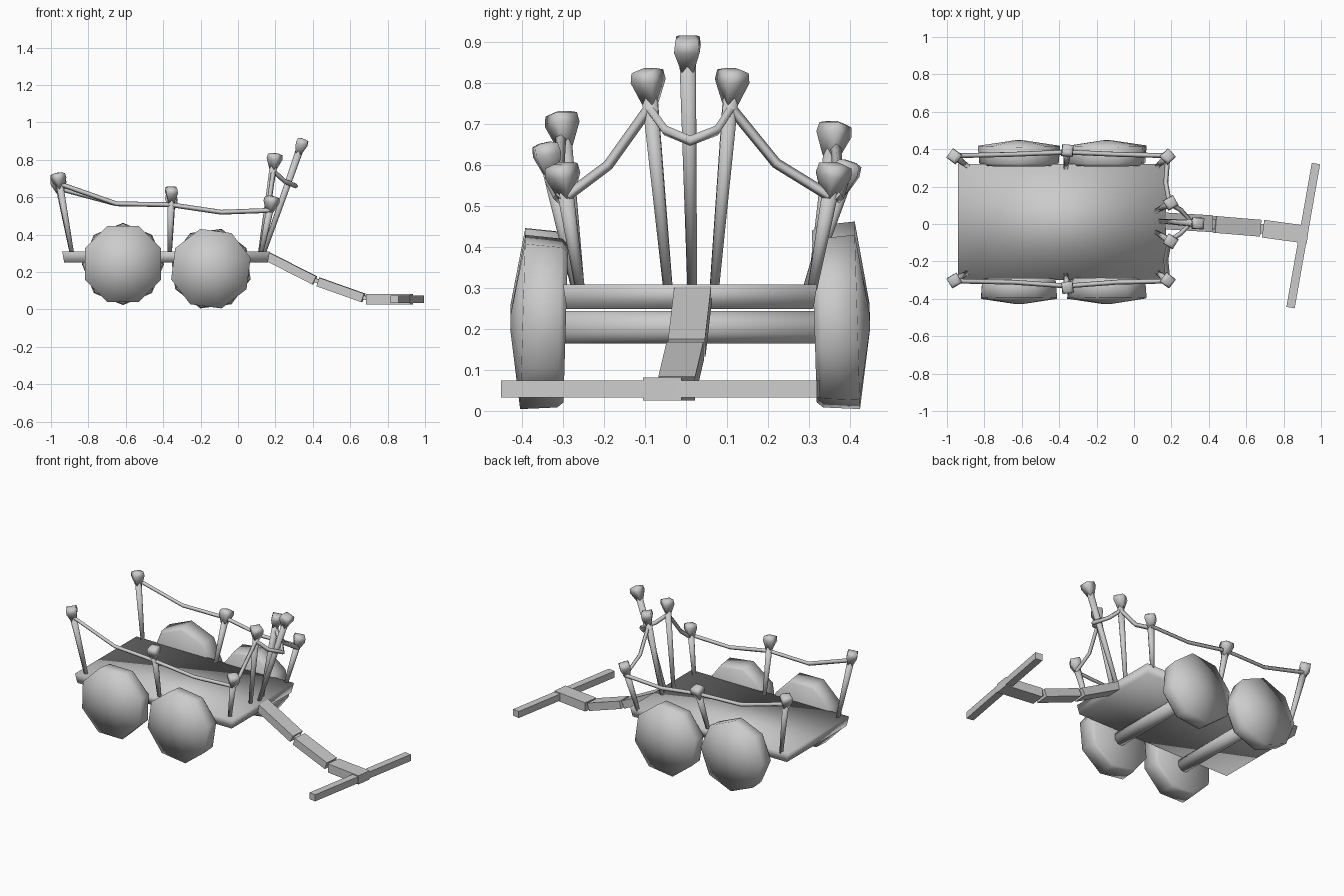
import bpy, bmesh, math
from mathutils import Vector, Matrix

cube = bpy.data.objects.get("Cube")
if cube:
    bpy.data.objects.remove(cube, do_unlink=True)

grey = bpy.data.materials.new("plain grey")
grey.use_nodes = True
grey.diffuse_color = (0.6, 0.6, 0.6, 1)
grey.node_tree.nodes["Principled BSDF"].inputs["Base Color"].default_value = (0.6, 0.6, 0.6, 1)


def finish(name, bm, smooth=False):
    bmesh.ops.recalc_face_normals(bm, faces=bm.faces)
    for f in bm.faces:
        f.smooth = smooth
    mesh = bpy.data.meshes.new(name)
    bm.to_mesh(mesh)
    bm.free()
    mesh.materials.append(grey)
    obj = bpy.data.objects.new(name, mesh)
    bpy.context.collection.objects.link(obj)
    return obj


def lathe(bm, profile, sides, start, axis, turn=0):
    """Rings of (distance along axis, radius) joined to a solid."""
    frame = Matrix.Translation(start) @ axis.to_track_quat('Z', 'Y').to_matrix().to_4x4()
    rings = []
    for h, r in profile:
        angles = [turn + math.tau * i / sides for i in range(sides)]
        rings.append([bm.verts.new(frame @ Vector((r * math.cos(a), r * math.sin(a), h)))
                      for a in angles])
    for low, high in zip(rings, rings[1:]):
        for i in range(sides):
            j = (i + 1) % sides
            bm.faces.new((low[i], low[j], high[j], high[i]))
    bm.faces.new(rings[0][::-1])
    bm.faces.new(rings[-1])


def beam(name, a, b, width, height):
    """Box running from a to b, kept level across."""
    a, b = Vector(a), Vector(b)
    d = b - a
    side = d.cross(Vector((0, 0, 1))).normalized()
    up = side.cross(d).normalized()
    rot = Matrix((d.normalized(), side, up)).transposed().to_4x4()
    bm = bmesh.new()
    bmesh.ops.create_cube(bm, size=1, matrix=Matrix.Translation((a + b) / 2) @ rot
                          @ Matrix.Diagonal((d.length, width, height, 1)))
    return finish(name, bm)


def post(name, base, top):
    """Tapered stake with a flared square knob."""
    base, top = Vector(base), Vector(top)
    d = top - base
    n = d.length
    bm = bmesh.new()
    lathe(bm, [(-0.01, 0.012), (n - 0.07, 0.02)], 8, base, d)
    lathe(bm, [(n - 0.085, 0.021), (n - 0.03, 0.044), (n - 0.006, 0.04), (n, 0.02)],
          4, base, d, math.pi / 4)
    return finish(name, bm, True)


def rope(name, points):
    curve = bpy.data.curves.new(name, 'CURVE')
    curve.dimensions = '3D'
    curve.bevel_depth = 0.013
    curve.bevel_resolution = 0
    curve.use_fill_caps = True
    line = curve.splines.new('POLY')
    line.points.add(len(points) - 1)
    for p, co in zip(line.points, points):
        p.co = (*co, 1)
    curve.materials.append(grey)
    obj = bpy.data.objects.new(name, curve)
    bpy.context.collection.objects.link(obj)


# Deck: slab with softly shaded corners and a narrower underside
bm = bmesh.new()
bmesh.ops.create_cube(bm, size=1, matrix=Matrix.Translation((-0.385, 0.01, 0.28))
                      @ Matrix.Diagonal((1.11, 0.62, 0.06, 1)))
for v in bm.verts:
    if v.co.z < 0.28:
        v.co.x = -0.385 + (v.co.x + 0.385) * 0.98
        v.co.y = 0.01 + (v.co.y - 0.01) * 0.97
finish("deck", bm, True)

# Axles
for name, x in (("rear_axle", -0.615), ("front_axle", -0.145)):
    bm = bmesh.new()
    lathe(bm, [(0, 0.043), (0.66, 0.043)], 8, Vector((x, -0.32, 0.205)), Vector((0, 1, 0)),
          math.pi / 8)
    finish(name, bm, True)

# Wheels: eight-sided drums with a domed outer face
wheels = [("rear_right_wheel", -0.615, -1, 0.24, 22), ("rear_left_wheel", -0.615, 1, 0.24, 0),
          ("front_right_wheel", -0.145, -1, 0.215, 15), ("front_left_wheel", -0.145, 1, 0.215, 15)]
for name, x, s, z, spin in wheels:
    bm = bmesh.new()
    lathe(bm, [(0, 0.2), (0.015, 0.213), (0.105, 0.22), (0.135, 0.02)], 8,
          Vector((x, 0.01 + s * 0.303, z)), Vector((0, s, 0.03)), math.radians(spin))
    finish(name, bm, True)

# Rail posts and side ropes: (side, y base, y top, y middle top, heights)
rows = [("right", -0.26, -0.305, -0.345, (0.73, 0.655, 0.605)),
        ("left", 0.31, 0.365, 0.4, (0.705, 0.61, 0.605))]
for side, yb, yt, ym, (h1, h2, h3) in rows:
    post(side + "_back_post", (-0.89, yb, 0.31), (-0.965, yt, h1))
    post(side + "_middle_post", (-0.365, yb - 0.01, 0.31), (-0.355, ym, h2))
    post(side + "_front_post", (0.125, yb, 0.31), (0.185, yt, h3))
    yr = yt * 1.02
    rope(side + "_rope", [(-0.95, yt, h1 - 0.06), (-0.65, yr, 0.565), (-0.36, ym * 0.96, 0.56),
                          (-0.09, yr, 0.52), (0.18, yt, 0.53)])

# Tall front posts
post("front_pair_right_post", (0.12, -0.045, 0.31), (0.2, -0.095, 0.835))
post("front_pair_left_post", (0.12, 0.07, 0.31), (0.2, 0.115, 0.835))
post("tall_centre_post", (0.14, 0.015, 0.31), (0.35, 0.003, 0.912))

# Front ropes
rope("front_right_rope", [(0.18, -0.29, 0.525), (0.17, -0.19, 0.6), (0.19, -0.09, 0.74)])
rope("front_left_rope", [(0.18, 0.35, 0.525), (0.17, 0.22, 0.605), (0.19, 0.11, 0.74)])
rope("front_centre_rope", [(0.19, -0.09, 0.74), (0.25, -0.05, 0.685), (0.31, 0.01, 0.66),
                           (0.25, 0.075, 0.685), (0.19, 0.11, 0.74)])

# Jointed pull bar and cross handle
beam("pull_bar_upper", (0.155, 0.017, 0.285), (0.41, 0.002, 0.155), 0.09, 0.048)
beam("pull_bar_middle", (0.43, -0.002, 0.147), (0.67, -0.022, 0.062), 0.09, 0.048)
beam("pull_bar_lower", (0.69, -0.025, 0.055), (0.93, -0.058, 0.055), 0.095, 0.056)
beam("upper_joint", (0.38, 0.002, 0.17), (0.46, -0.004, 0.137), 0.05, 0.022)
beam("lower_joint", (0.64, -0.02, 0.07), (0.72, -0.03, 0.055), 0.05, 0.022)
beam("cross_handle", (0.973, 0.323, 0.055), (0.837, -0.447, 0.055), 0.045, 0.042)
